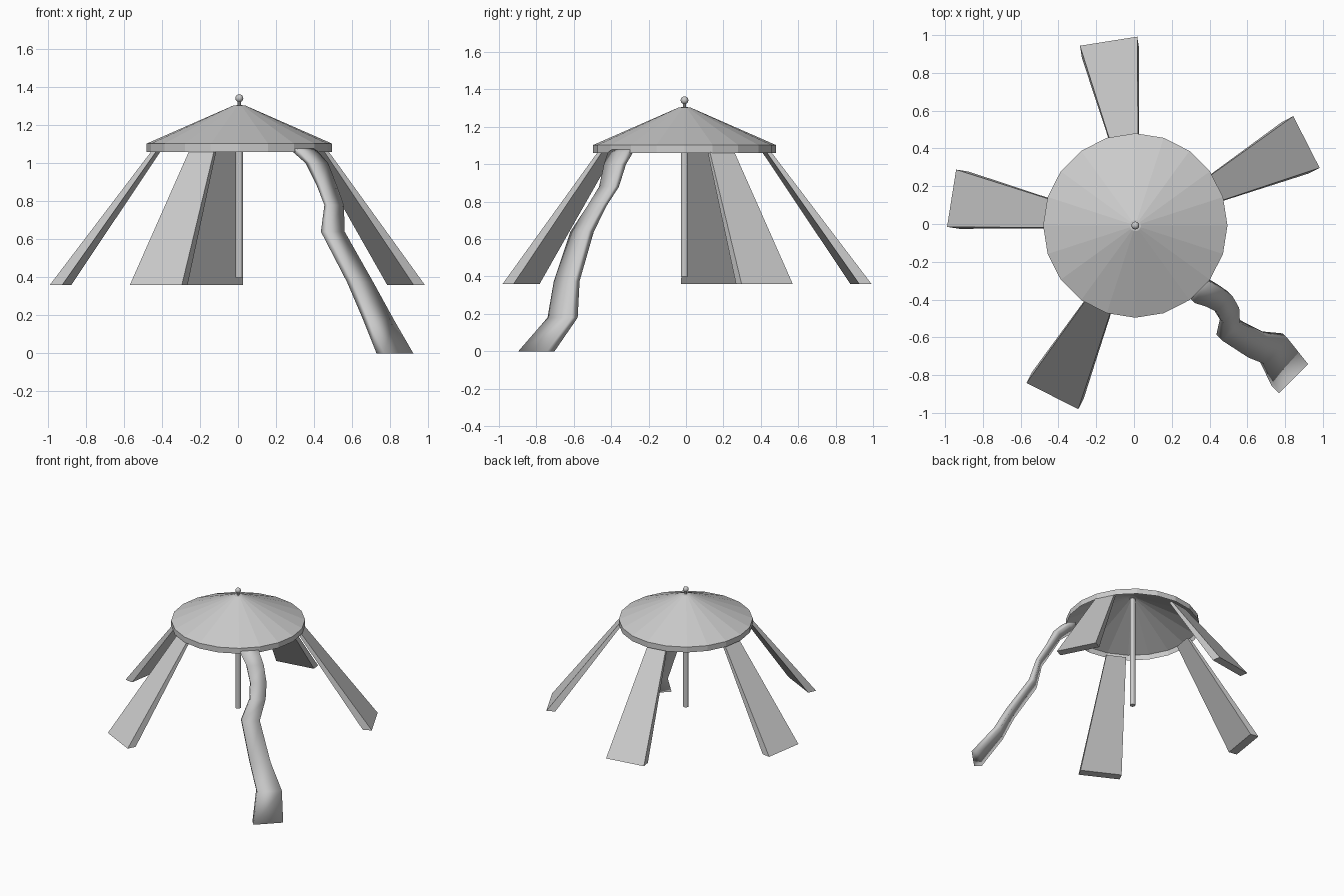
import bpy, bmesh
from math import cos, sin, pi, radians
from mathutils import Vector

if "Cube" in bpy.data.objects:
    bpy.data.objects.remove(bpy.data.objects["Cube"])

HUB = Vector((0.007, -0.008, 0))      # roof and pole axis
SPREAD = Vector((0.022, -0.02, 0))    # centre of the ring of panels


def make(name, bm, smooth=False):
    bmesh.ops.recalc_face_normals(bm, faces=bm.faces)
    me = bpy.data.meshes.new(name)
    bm.to_mesh(me)
    bm.free()
    for p in me.polygons:
        p.use_smooth = smooth
    ob = bpy.data.objects.new(name, me)
    bpy.context.collection.objects.link(ob)
    return ob


def lathe(name, profile, sides, smooth=False):
    """Rings of (radius, z) joined; radius 0 closes to a point."""
    bm = bmesh.new()
    prev = None
    for r, z in profile:
        n = sides if r > 0 else 1
        ring = [bm.verts.new(HUB + Vector((r * cos(2 * pi * i / sides),
                                           r * sin(2 * pi * i / sides), z)))
                for i in range(n)]
        if prev:
            for i in range(sides):
                j = (i + 1) % sides
                quad = [prev[i % len(prev)], prev[j % len(prev)],
                        ring[j % n], ring[i % n]]
                bm.faces.new(list(dict.fromkeys(quad)))
        prev = ring
    return make(name, bm, smooth)


def ribbon(name, centre, angle, sections, smooth=False):
    """Box strip through level sections (z, radial, sideways, width, thickness)."""
    out = Vector((cos(angle), sin(angle), 0))
    side = Vector((-sin(angle), cos(angle), 0))
    bm = bmesh.new()
    prev = None
    for z, r, s, w, t in sections:
        c = centre + out * r + side * s + Vector((0, 0, z))
        ring = [bm.verts.new(c + out * a * t / 2 + side * b * w / 2)
                for a, b in ((1, -1), (1, 1), (-1, 1), (-1, -1))]
        if prev:
            for i in range(4):
                j = (i + 1) % 4
                bm.faces.new([prev[i], prev[j], ring[j], ring[i]])
        else:
            bm.faces.new(ring)
        prev = ring
    bm.faces.new(prev)
    return make(name, bm, smooth)


# hollow twenty-sided roof with a short rim
lathe("roof", [(0.488, 1.06), (0.488, 1.103), (0.03, 1.304), (0, 1.306)], 20)

# centre pole reaching up to the roof peak
lathe("centre_pole", [(0, 0.4), (0.02, 0.4), (0.02, 1.295), (0, 1.295)], 12, True) \
    .data.shade_flat()

# finial: neck and ball
lathe("finial_neck", [(0.009, 1.3), (0.009, 1.33)], 10)
ball = [(0.021 * sin(pi * k / 8), 1.342 - 0.021 * cos(pi * k / 8)) for k in range(1, 8)]
lathe("finial_ball", [(0, 1.321)] + ball + [(0, 1.363)], 12, True)

# four flared panels, the fifth place is taken by the slide
for k in range(4):
    ribbon(f"panel_{k + 1}", SPREAD, radians(27 + 72 * k), [
        (0.36, 0.967, 0, 0.307, 0.066),
        (1.065, 0.457, 0, 0.147, 0.026)])

# winding slide arm down to the ground
ribbon("winding_arm", Vector((0, 0, 0)), radians(315), [
    (0.0, 1.149, 0.018, 0.218, 0.056),
    (0.18, 0.988, 0.055, 0.182, 0.046),
    (0.375, 0.905, 0.003, 0.15, 0.045),
    (0.64, 0.745, -0.04, 0.132, 0.045),
    (0.78, 0.693, 0.022, 0.115, 0.03),
    (0.88, 0.622, 0.04, 0.118, 0.032),
    (1.0, 0.562, 0.025, 0.125, 0.042),
    (1.065, 0.495, 0.0, 0.137, 0.055),
    (1.085, 0.45, 0.0, 0.137, 0.055)], True)
